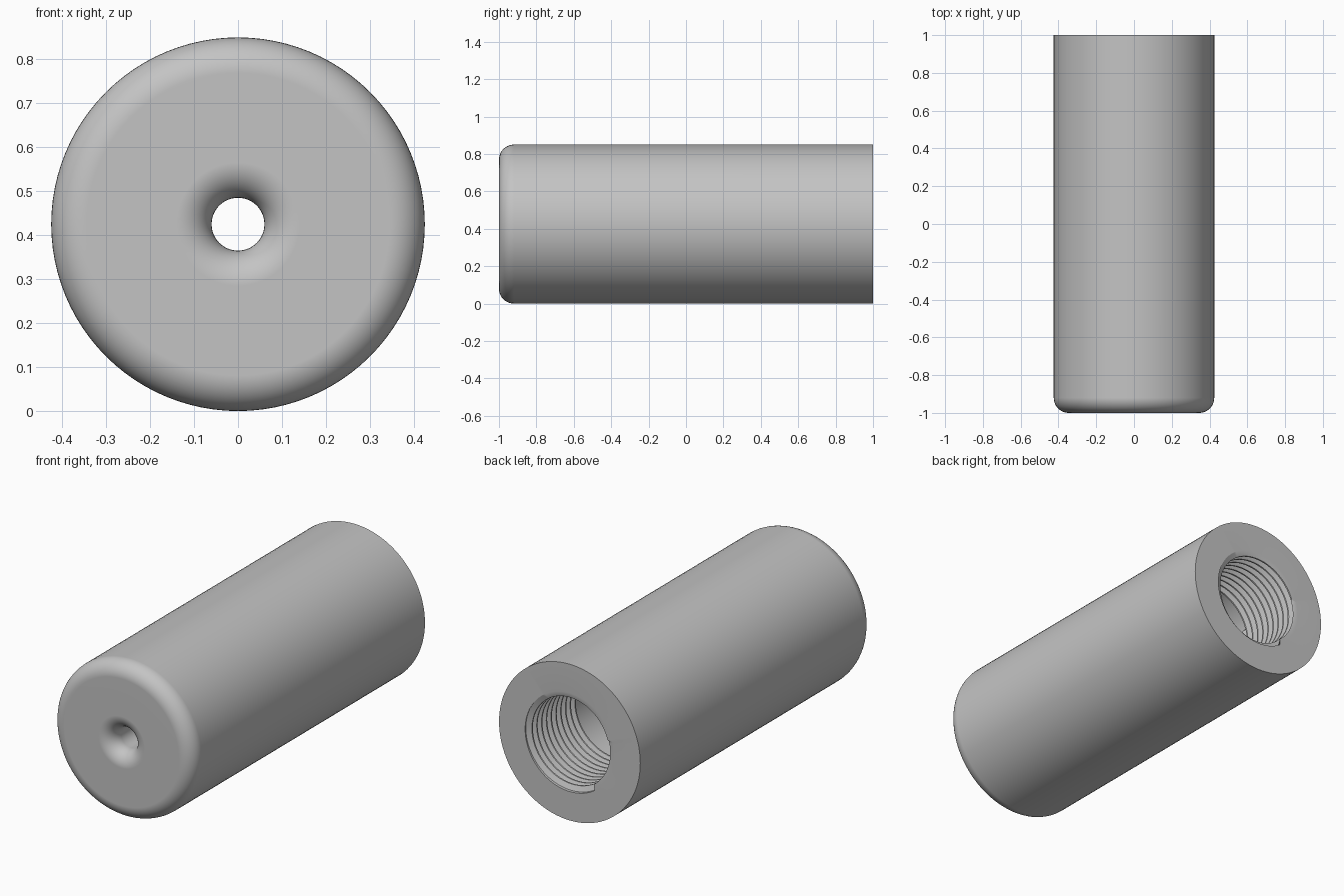
import bpy, bmesh
from math import sin, cos, pi

cube = bpy.data.objects.get("Cube")
if cube:
    bpy.data.objects.remove(cube)

RADIUS, HOLE, BORE, CREST = 0.425, 0.06, 0.268, 0.24
FILLET = 0.08
FRONT, BACK, FLOOR = -1.0, 1.0, -0.8
THREAD, PITCH = 0.41, 0.041
SEGMENTS = 96


def fillet(r, start, end, steps=10):
    """Quarter-round points (radius, y) against the front face."""
    y = FRONT + FILLET
    angles = [start + (end - start) * i / steps for i in range(steps + 1)]
    return [(r + FILLET * cos(a), y + FILLET * sin(a)) for a in angles]


def ring_point(r, y, col):
    a = 2 * pi * col / SEGMENTS
    return (r * cos(a), y, RADIUS + r * sin(a))


# Plain turned sections: bore floor, front hole, rounded nose, outside, back face
profile = [(BORE, FLOOR), (HOLE, FLOOR)]
profile += fillet(HOLE + FILLET, pi, 1.5 * pi)
profile += fillet(RADIUS - FILLET, 1.5 * pi, 2 * pi)
profile += [(RADIUS, BACK)]
rows = [[ring_point(r, y, c) for c in range(SEGMENTS + 1)] for r, y in profile]

# Internal helical thread, clipped at the mouth and at the smooth bore
tooth = [(0, BORE), (0.15, BORE), (0.45, CREST), (0.65, CREST)]
for turn in range(round(THREAD / PITCH) + 1):
    for phase, tooth_r in tooth:
        row = []
        for c in range(SEGMENTS + 1):
            depth = (turn + phase - c / SEGMENTS) * PITCH
            clipped = min(max(depth, 0), THREAD)
            r = tooth_r if 0 < depth < THREAD else BORE
            row.append(ring_point(r, BACK - clipped, c))
        rows.append(row)
rows.append([ring_point(BORE, BACK - THREAD, c) for c in range(SEGMENTS + 1)])

# Skin the rows into one closed body
bm = bmesh.new()
grid = [[bm.verts.new(p) for p in row] for row in rows]
for i, row in enumerate(grid):
    after = grid[(i + 1) % len(grid)]
    for c in range(SEGMENTS):
        bm.faces.new((row[c], row[c + 1], after[c + 1], after[c]))
bmesh.ops.remove_doubles(bm, verts=bm.verts, dist=0.00005)
bmesh.ops.recalc_face_normals(bm, faces=bm.faces)
mesh = bpy.data.meshes.new("threaded_sleeve")
bm.to_mesh(mesh)
bm.free()
sleeve = bpy.data.objects.new("threaded_sleeve", mesh)
bpy.context.collection.objects.link(sleeve)

# Grey finish
grey = bpy.data.materials.new("plain_grey")
grey.use_nodes = True
colour = (0.55, 0.55, 0.55, 1)
grey.diffuse_color = colour
grey.node_tree.nodes["Principled BSDF"].inputs["Base Color"].default_value = colour
mesh.materials.append(grey)

# Smooth shading with crisp rims and flat end faces
bpy.ops.object.select_all(action="DESELECT")
sleeve.select_set(True)
bpy.context.view_layer.objects.active = sleeve
bpy.ops.object.shade_smooth_by_angle(angle=pi / 6)
weighted = sleeve.modifiers.new("even_normals", "WEIGHTED_NORMAL")
weighted.keep_sharp = True
